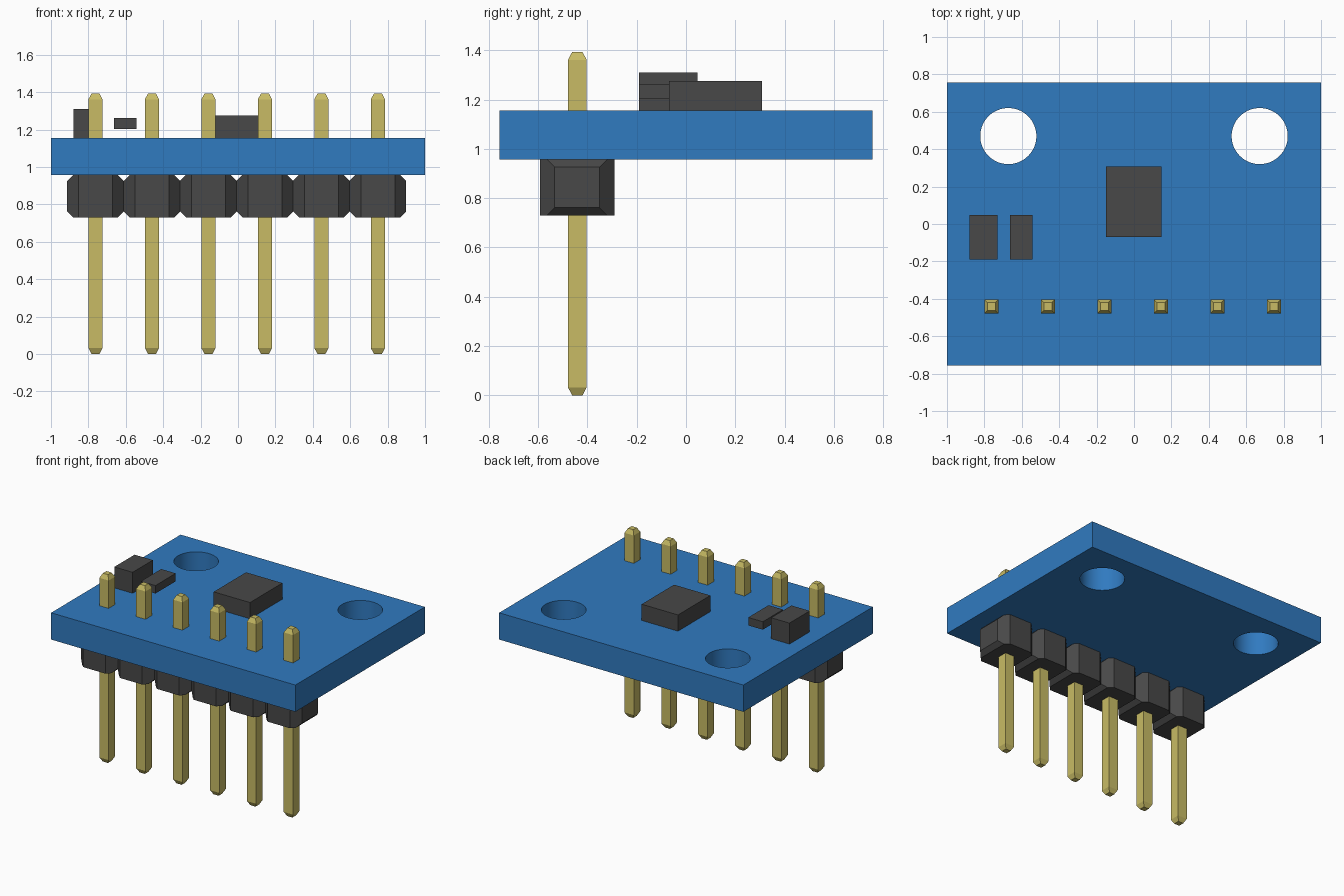
import bpy
import bmesh
from mathutils import Matrix, Vector

default = bpy.data.objects.get("Cube")
if default:
    bpy.data.objects.remove(default, do_unlink=True)


def material(name, rgb, roughness=0.6):
    mat = bpy.data.materials.new(name)
    mat.use_nodes = True
    mat.diffuse_color = (*rgb, 1)
    shader = mat.node_tree.nodes["Principled BSDF"]
    shader.inputs["Base Color"].default_value = (*rgb, 1)
    shader.inputs["Roughness"].default_value = roughness
    return mat


BLUE = material("board blue", (0.03, 0.196, 0.53))
BLACK = material("plastic black", (0.065, 0.065, 0.065))
GOLD = material("pin gold", (0.58, 0.5, 0.13))


def to_mesh(name, bm, mat):
    bmesh.ops.recalc_face_normals(bm, faces=bm.faces)
    mesh = bpy.data.meshes.new(name)
    bm.to_mesh(mesh)
    bm.free()
    mesh.materials.append(mat)
    return mesh


def place(name, mesh, location=(0, 0, 0)):
    obj = bpy.data.objects.new(name, mesh)
    obj.location = location
    bpy.context.collection.objects.link(obj)
    return obj


def box(name, low, high, mat):
    low, high = Vector(low), Vector(high)
    bm = bmesh.new()
    bmesh.ops.create_cube(bm, size=1)
    bmesh.ops.scale(bm, vec=high - low, verts=bm.verts)
    return place(name, to_mesh(name, bm, mat), (low + high) / 2)


# Circuit board with two mounting holes
BOTTOM, TOP = 0.957, 1.155
board = box("circuit_board", (-1, -0.757, BOTTOM), (1, 0.757, TOP), BLUE)
bm = bmesh.new()
for side in (-1, 1):
    bmesh.ops.create_cone(bm, cap_ends=True, segments=64, radius1=0.15, radius2=0.15,
                          depth=1, matrix=Matrix.Translation((side * 0.672, 0.47, 1.05)))
cutter = place("hole_cutter", to_mesh("hole_cutter", bm, BLUE))
cutter.hide_render = True
cut = board.modifiers.new("mounting_holes", "BOOLEAN")
cut.operation = "DIFFERENCE"
cut.solver = "EXACT"
cut.object = cutter
bpy.ops.object.select_all(action="DESELECT")
bpy.context.view_layer.objects.active = board
board.select_set(True)
bpy.ops.object.modifier_apply(modifier=cut.name)
bpy.data.objects.remove(cutter, do_unlink=True)
bpy.ops.object.shade_smooth_by_angle()

# Surface components
box("main_chip", (-0.15, -0.07, TOP), (0.147, 0.308, 1.275), BLACK)
box("tall_component", (-0.88, -0.19, TOP), (-0.73, 0.047, 1.31), BLACK)
box("small_component", (-0.662, -0.19, 1.203), (-0.543, 0.047, 1.262), BLACK)

# Header housing: octagonal block whose ends are also chamfered above and below
HALF, FLAT, HEIGHT, CHAMFER = 0.151, 0.091, 0.227, 0.031
outline = [(HALF, -FLAT), (HALF, FLAT), (FLAT, HALF), (-FLAT, HALF),
           (-HALF, FLAT), (-HALF, -FLAT), (-FLAT, -HALF), (FLAT, -HALF)]
bm = bmesh.new()
base = bm.faces.new([bm.verts.new((x, y, -HEIGHT / 2)) for x, y in outline])
extruded = bmesh.ops.extrude_face_region(bm, geom=[base], use_keep_orig=True)
bmesh.ops.translate(bm, vec=(0, 0, HEIGHT),
                    verts=[g for g in extruded["geom"] if isinstance(g, bmesh.types.BMVert)])
for sx in (-1, 1):
    for sz in (-1, 1):
        cut = bmesh.ops.bisect_plane(
            bm, geom=bm.verts[:] + bm.edges[:] + bm.faces[:], clear_outer=True,
            plane_co=(sx * HALF, 0, sz * (HEIGHT / 2 - CHAMFER)), plane_no=(sx, 0, sz))
        rim = [g for g in cut["geom_cut"] if isinstance(g, bmesh.types.BMEdge)]
        bmesh.ops.holes_fill(bm, edges=rim, sides=0)
housing = to_mesh("pin_housing", bm, BLACK)

# Square pin with tapered tips
PIN_HEIGHT = 1.393
rings = [(0.021, 0), (0.038, 0.032), (0.038, PIN_HEIGHT - 0.032), (0.021, PIN_HEIGHT)]
bm = bmesh.new()
loops = [[bm.verts.new((sx * r, sy * r, z)) for sx, sy in ((-1, -1), (1, -1), (1, 1), (-1, 1))]
         for r, z in rings]
for lower, upper in zip(loops, loops[1:]):
    for i in range(4):
        j = (i + 1) % 4
        bm.faces.new((lower[i], lower[j], upper[j], upper[i]))
bm.faces.new(loops[0])
bm.faces.new(loops[-1])
pin = to_mesh("header_pin", bm, GOLD)

# Row of six housings and pins
for i in range(6):
    x = -0.007 + (i - 2.5) * 2 * HALF
    place(f"pin_housing_{i + 1}", housing, (x, -0.442, BOTTOM - HEIGHT / 2))
    place(f"header_pin_{i + 1}", pin, (x, -0.441, 0))
